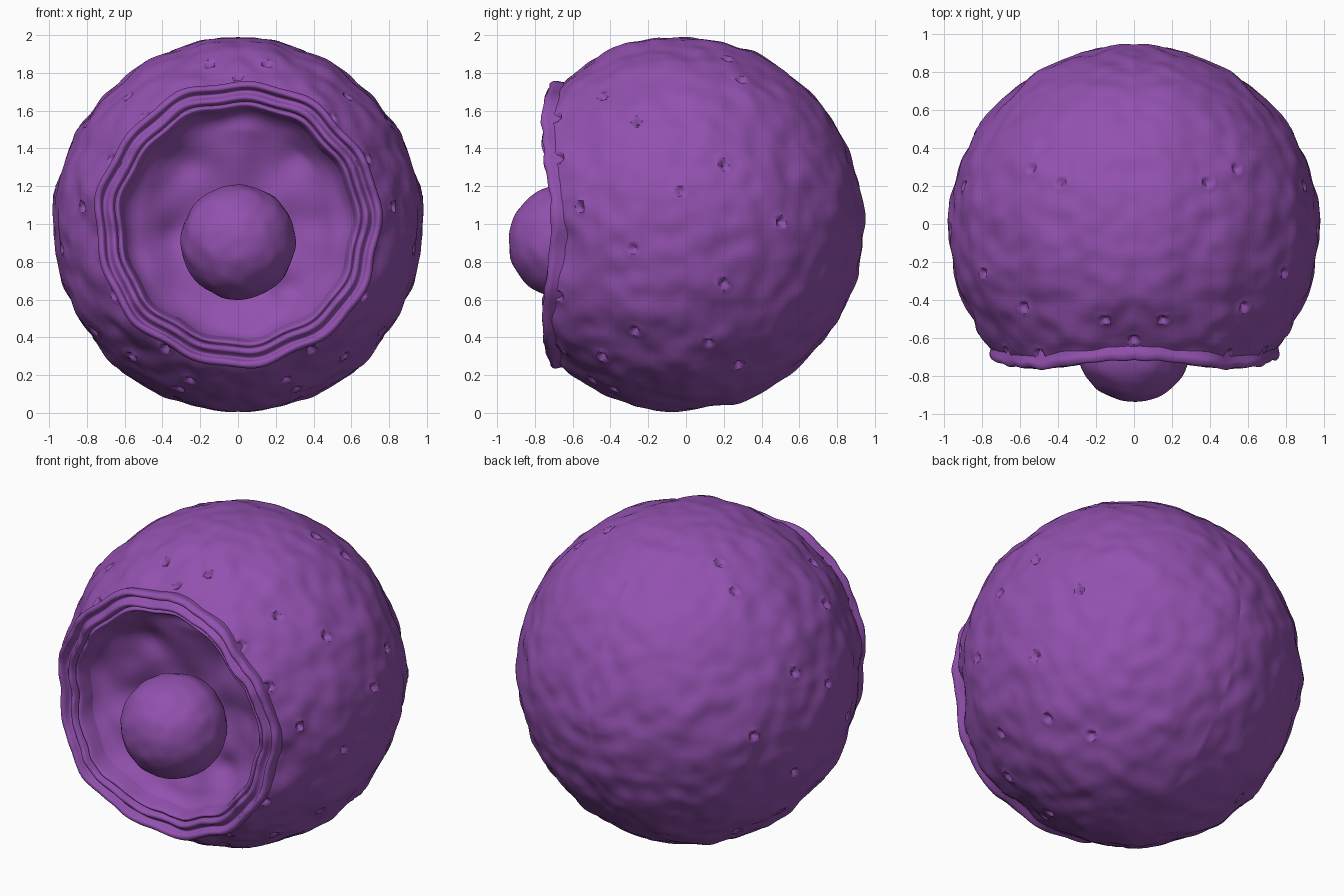
import bpy, bmesh, math
from mathutils import Vector, noise

if "Cube" in bpy.data.objects:
    bpy.data.objects.remove(bpy.data.objects["Cube"])

C = Vector((0, -0.035, 1.0))        # body centre
R = 0.977                           # body radius

purple = bpy.data.materials.new("purple hide")
purple.diffuse_color = (0.29, 0.082, 0.43, 1)
purple.use_nodes = True
purple.node_tree.nodes["Principled BSDF"].inputs["Base Color"].default_value = purple.diffuse_color


def finish(name, bm, angle=50):
    me = bpy.data.meshes.new(name)
    bmesh.ops.recalc_face_normals(bm, faces=bm.faces)
    bm.to_mesh(me)
    bm.free()
    ob = bpy.data.objects.new(name, me)
    bpy.context.collection.objects.link(ob)
    me.materials.append(purple)
    bpy.ops.object.select_all(action='DESELECT')
    ob.select_set(True)
    bpy.context.view_layer.objects.active = ob
    bpy.ops.object.shade_smooth_by_angle(angle=math.radians(angle))
    return ob


def lathe(profile, seg, shape):
    """Spin (radius, y) points about the y axis, passing each point to shape."""
    bm = bmesh.new()
    rings = []
    for r, y in profile:
        n = seg if r > 1e-5 else 1
        rings.append([bm.verts.new(shape(Vector((r * math.cos(2 * math.pi * i / seg), y,
                                                 C.z + r * math.sin(2 * math.pi * i / seg)))))
                      for i in range(n)])
    for a, b in zip(rings, rings[1:]):
        for i in range(seg):
            j = (i + 1) % seg
            quad = [a[i % len(a)], a[j % len(a)], b[j % len(b)], b[i % len(b)]]
            bm.faces.new(list(dict.fromkeys(quad)))
    return bm


def smoothed(points, steps):
    """Catmull-Rom curve through the profile points."""
    p = [points[0]] + points + [points[-1]]
    out = []
    for k in range(1, len(p) - 2):
        for s in range(steps):
            t = s / steps
            out.append(tuple(0.5 * (2 * p[k][d] + (p[k + 1][d] - p[k - 1][d]) * t
                       + (2 * p[k - 1][d] - 5 * p[k][d] + 4 * p[k + 1][d] - p[k + 2][d]) * t * t
                       + (3 * p[k][d] - p[k - 1][d] - 3 * p[k + 1][d] + p[k + 2][d]) * t ** 3)
                       for d in (0, 1)))
    return out + [points[-1]]


def lumps(p, scale, seed):
    q = Vector((abs(p.x), p.y, p.z)) * scale + Vector((seed, seed * 2, seed))
    return noise.noise(q)


# Pores in the hide, given as (y, z) and mirrored in x
PORES = [(.2, 1.31), (.29, 1.75), (-.03, 1.17), (.5, 1.01), (-.28, .87), (.2, .69),
         (.12, .38), (-.27, .44), (-.44, .31), (-.64, .34), (-.66, .63), (-.57, 1.09),
         (-.66, 1.34), (-.66, 1.56), (-.44, 1.67), (-.26, 1.53), (.28, .26),
         (-.51, 1.84), (.22, 1.86), (-.38, .14), (-.5, .18)]
pores = []
for y, z in PORES:
    d = Vector((0, y - C.y, z - C.z))
    x = math.sqrt(max(R * R - d.length_squared, 0))
    for s in (-1, 1):
        pores.append(Vector((s * x, d.y, d.z)).normalized())
pores.append(Vector((0, -.62, .80)).normalized())


def rim_wave(p, amount=1.0):
    """The mouth edge bows forward on the diagonals and wobbles a little."""
    a = math.atan2(p.z - C.z, p.x)
    p.y += 0.024 * math.cos(4 * a) * amount
    k = 1 + (0.012 * math.sin(13 * a + 1) + 0.01 * math.sin(7 * a)) * amount
    return Vector((p.x * k, p.y, C.z + (p.z - C.z) * k))


def hide_shape(p):
    n = (p - C).normalized()
    h = 0.016 * lumps(n, 4, 3) + 0.012 * lumps(n, 9, 7)
    for q in pores:
        c = n.dot(q)
        if c > 0.994:
            d = math.sqrt(max(2 - 2 * c, 0))
            h += 0.007 * math.exp(-((d - 0.034) / 0.011) ** 2)   # raised edge
            h -= 0.034 * math.exp(-(d / 0.019) ** 2)              # hole
    p = C + n * (R + h)
    p.z = C.z + (p.z - C.z) * 1.012
    f = min(max((-0.42 - p.y) / 0.2, 0), 1)
    return rim_wave(p, f * f)


# Body: ball open at the front
end = math.acos(-0.645 / R)
body_profile = [(R * math.sin(end * i / 150), C.y + R * math.cos(end * i / 150))
                for i in range(151)]
finish("body", lathe(body_profile, 340, hide_shape))

# Rim: folded lips round the opening
rim_profile = smoothed([(.745, -.64), (.752, -.685), (.757, -.715), (.745, -.737), (.724, -.735),
                        (.708, -.70), (.692, -.708), (.677, -.732), (.658, -.73),
                        (.647, -.70), (.636, -.713), (.622, -.706), (.608, -.66),
                        (.60, -.62)], 4)


def rim_shape(p):
    p.y += 0.014 * lumps(p, 11, 5)
    return rim_wave(p)


finish("mouth_rim", lathe(rim_profile, 160, rim_shape))

# Socket: creased bowl behind the rim
FOLDS = [(-.36, .95, .12, .05), (-.30, 1.32, .10, .05), (.33, 1.36, .11, .05),
         (.26, .64, .09, .05), (.42, 1.0, .10, .03), (0, 1.38, .13, -.04),
         (-.45, .78, .09, -.03)]


def socket_shape(p):
    r = math.hypot(p.x, p.z - C.z)
    f = min(1, max(0, (0.62 - r) / 0.12))
    for x, z, w, depth in FOLDS:
        p.y += f * depth * math.exp(-((p.x - x) ** 2 + (p.z - z) ** 2) / (w * w))
    p.y += f * 0.03 * noise.noise(p * 5)
    return rim_wave(p, 1 - f)


socket_profile = smoothed([(.612, -.67), (.60, -.62), (.55, -.56), (.45, -.51),
                           (.32, -.47), (.16, -.44), (0, -.43)], 6)
finish("socket", lathe(socket_profile, 120, socket_shape))

# Ball in the socket
bm = bmesh.new()
bmesh.ops.create_icosphere(bm, subdivisions=5, radius=0.305)
for v in bm.verts:
    n = v.co.normalized()
    v.co = n * (0.303 + 0.008 * noise.noise(n * 3.5)) + Vector((0, -0.637, 0.905))
finish("eye_ball", bm)
